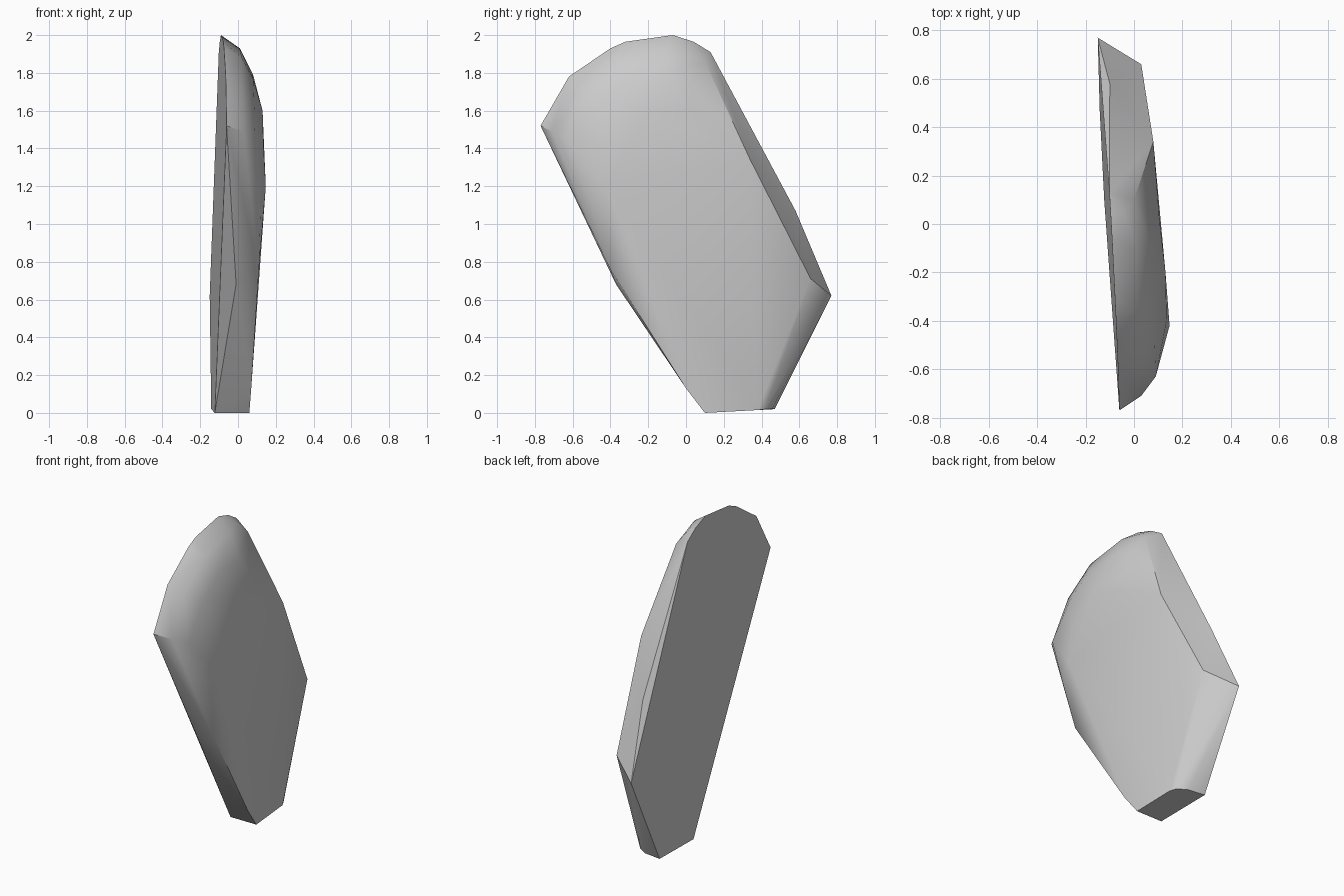
import bpy
import bmesh
import math

cube = bpy.data.objects.get("Cube")
if cube:
    bpy.data.objects.remove(cube, do_unlink=True)

# Single stone colour
stone = bpy.data.materials.new("grey_stone")
stone.use_nodes = True
grey = (0.6, 0.6, 0.6, 1.0)
stone.diffuse_color = grey
stone.node_tree.nodes["Principled BSDF"].inputs["Base Color"].default_value = grey


def back_plane(y, z):
    return -0.118 - 0.051 * y + 0.012 * z


# Flat back outline (y, z), laid on the tilted back plane
back_outline = [(-0.77, 1.52), (-0.62, 1.78), (-0.4, 1.93), (-0.32, 1.965),
                (-0.07, 2), (0.04, 1.965), (0.13, 1.91), (0.77, 0.62),
                (0.47, 0.02), (0.1, 0)]

# Rounded shoulder between the back and the front
shoulder = [(0.03, -0.71, 1.49), (0.02, -0.57, 1.74), (0.02, -0.37, 1.88),
            (0.01, -0.1, 1.93), (-0.04, 0.04, 1.93), (0, 0.1, 1.86),
            (-0.1, 0.58, 1.07), (0.03, 0.66, 0.71), (-0.03, 0.455, 0.02),
            (-0.01, -0.37, 0.68)]

# Front face border
front_rim = [(0.09, -0.63, 1.45), (0.085, -0.48, 1.66), (0.08, -0.32, 1.77),
             (0.08, -0.1, 1.79), (0.06, 0.03, 1.75), (0.08, 0.34, 1.34),
             (0.03, 0.42, 0.02), (0.05, 0.38, 0.015), (0.06, 0.1, 0),
             (0.07, 0, 0.13), (0.11, -0.4, 0.76), (0.12, -0.5, 1.1)]

# Gentle crown of the front face
front_crown = [(0.147, -0.42, 1.2), (0.135, -0.4, 1.42),
               (0.13, -0.2, 1.6), (0.105, 0.02, 1.6)]

bm = bmesh.new()
for y, z in back_outline:
    bm.verts.new((back_plane(y, z), y, z))
for point in shoulder + front_rim + front_crown:
    bm.verts.new(point)

# Wrap the sections in one faceted skin and merge coplanar faces
hull = bmesh.ops.convex_hull(bm, input=bm.verts[:])
loose = [v for v in bm.verts if not v.link_faces]
bmesh.ops.delete(bm, geom=loose, context="VERTS")
bmesh.ops.dissolve_limit(bm, angle_limit=math.radians(1),
                         verts=bm.verts[:], edges=bm.edges[:])
bmesh.ops.recalc_face_normals(bm, faces=bm.faces[:])

mesh = bpy.data.meshes.new("stone_slab")
bm.to_mesh(mesh)
bm.free()
mesh.materials.append(stone)
slab = bpy.data.objects.new("stone_slab", mesh)
bpy.context.collection.objects.link(slab)

# Soft shading with sharp breaks
bpy.ops.object.select_all(action="DESELECT")
slab.select_set(True)
bpy.context.view_layer.objects.active = slab
bpy.ops.object.shade_smooth_by_angle(angle=math.radians(35))
